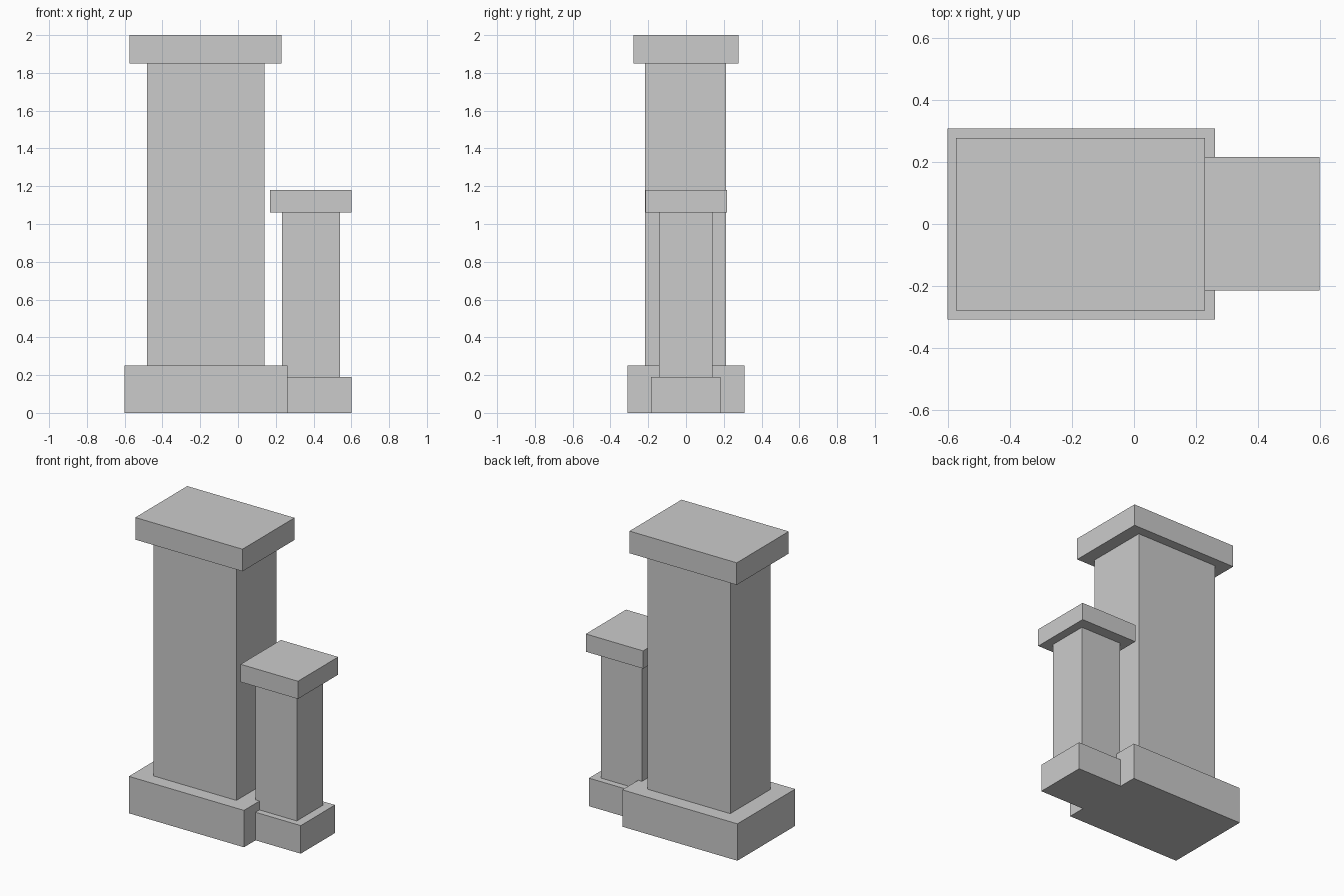
import bpy

if "Cube" in bpy.data.objects:
    bpy.data.objects.remove(bpy.data.objects["Cube"])


def block(name, x0, x1, y0, y1, z0, z1):
    """Add a box spanning the given limits."""
    bpy.ops.mesh.primitive_cube_add(size=1, location=((x0 + x1) / 2, (y0 + y1) / 2, (z0 + z1) / 2))
    ob = bpy.context.object
    ob.name = name
    ob.scale = (x1 - x0, y1 - y0, z1 - z0)
    bpy.ops.object.transform_apply(location=False, rotation=False, scale=True)


# Tall pillar
block("tall_pillar_base", -0.602, 0.261, -0.309, 0.309, 0, 0.25)
block("tall_pillar_shaft", -0.481, 0.14, -0.217, 0.213, 0.25, 1.85)
block("tall_pillar_cap", -0.575, 0.229, -0.279, 0.278, 1.85, 2.0)

# Short pillar, its base overlapping the tall one's base
block("short_pillar_base", 0.17, 0.6, -0.185, 0.182, 0, 0.19)
block("short_pillar_shaft", 0.232, 0.541, -0.143, 0.139, 0.19, 1.06)
block("short_pillar_cap", 0.17, 0.6, -0.215, 0.216, 1.06, 1.18)
